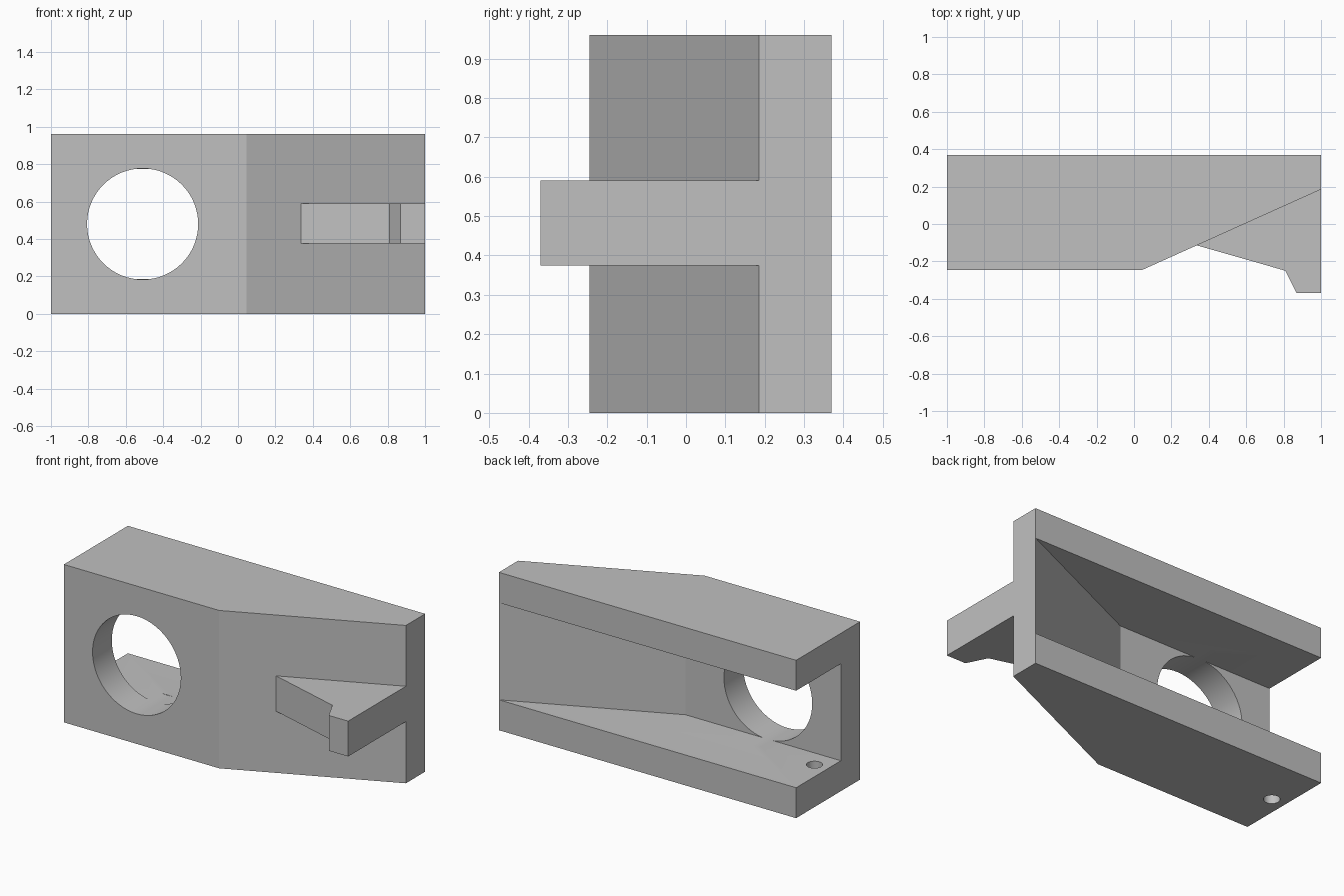
import bpy, bmesh, math

cube = bpy.data.objects.get("Cube")
if cube:
    bpy.data.objects.remove(cube, do_unlink=True)

HEIGHT, FLANGE = 0.96, 0.185
FRONT, BACK, KINK = -0.245, 0.37, 0.045

grey = bpy.data.materials.new("plain_grey")
grey.use_nodes = True
grey.diffuse_color = (0.53, 0.53, 0.53, 1)
grey.node_tree.nodes["Principled BSDF"].inputs["Base Color"].default_value = (0.53, 0.53, 0.53, 1)


def prism(name, outline, z0, z1):
    """Extrude a plan outline upward from z0 to z1."""
    bm = bmesh.new()
    base = bm.faces.new([bm.verts.new((x, y, z0)) for x, y in outline])
    grown = bmesh.ops.extrude_face_region(bm, geom=[base])["geom"]
    top = [v for v in grown if isinstance(v, bmesh.types.BMVert)]
    bmesh.ops.translate(bm, verts=top, vec=(0, 0, z1 - z0))
    bmesh.ops.recalc_face_normals(bm, faces=bm.faces)
    mesh = bpy.data.meshes.new(name)
    bm.to_mesh(mesh)
    bm.free()
    mesh.materials.append(grey)
    obj = bpy.data.objects.new(name, mesh)
    bpy.context.collection.objects.link(obj)
    return obj


def drill(name, radius, depth, location, rotation=(0, 0, 0), sides=64):
    bpy.ops.mesh.primitive_cylinder_add(vertices=sides, radius=radius, depth=depth,
                                        location=location, rotation=rotation)
    obj = bpy.context.object
    obj.name = name
    obj.data.materials.append(grey)
    return obj


def combine(target, tool, operation):
    """Apply a boolean and remove its tool object."""
    tool.hide_render = True
    mod = target.modifiers.new(tool.name, 'BOOLEAN')
    mod.operation, mod.solver, mod.object = operation, 'EXACT', tool
    bpy.context.view_layer.objects.active = target
    bpy.ops.object.modifier_apply(modifier=mod.name)
    bpy.data.objects.remove(tool, do_unlink=True)


# Outer block with its slanted front corner
body = prism("channel_body", [(-1, FRONT), (KINK, FRONT), (1, 0.185), (1, BACK), (-1, BACK)], 0, HEIGHT)

# Channel open at the back and at one end
inner = FRONT + FLANGE
channel = prism("channel_cutter", [(-1.2, inner), (KINK, inner), (0.999, BACK), (0.999, 0.6), (-1.2, 0.6)],
                FLANGE, HEIGHT - FLANGE)
combine(body, channel, 'DIFFERENCE')

# Hooked catch on the slanted face
catch = prism("catch", [(0.335, -0.114), (0.81, -0.25), (0.87, -0.37), (1, -0.37), (1, 0.25), (0.5, 0.05)],
              0.375, 0.59)
combine(body, catch, 'UNION')

# Large hole through the web, small hole through the lower flange
combine(body, drill("web_hole", 0.297, 0.4, (-0.51, -0.15, HEIGHT / 2), (math.pi / 2, 0, 0)), 'DIFFERENCE')
combine(body, drill("pin_hole", 0.045, 0.4, (-0.91, 0.065, 0.1), sides=32), 'DIFFERENCE')

# Round hole walls, crisp flat faces
bpy.ops.object.select_all(action='DESELECT')
body.select_set(True)
bpy.context.view_layer.objects.active = body
bpy.ops.object.shade_smooth_by_angle(angle=math.radians(20))
